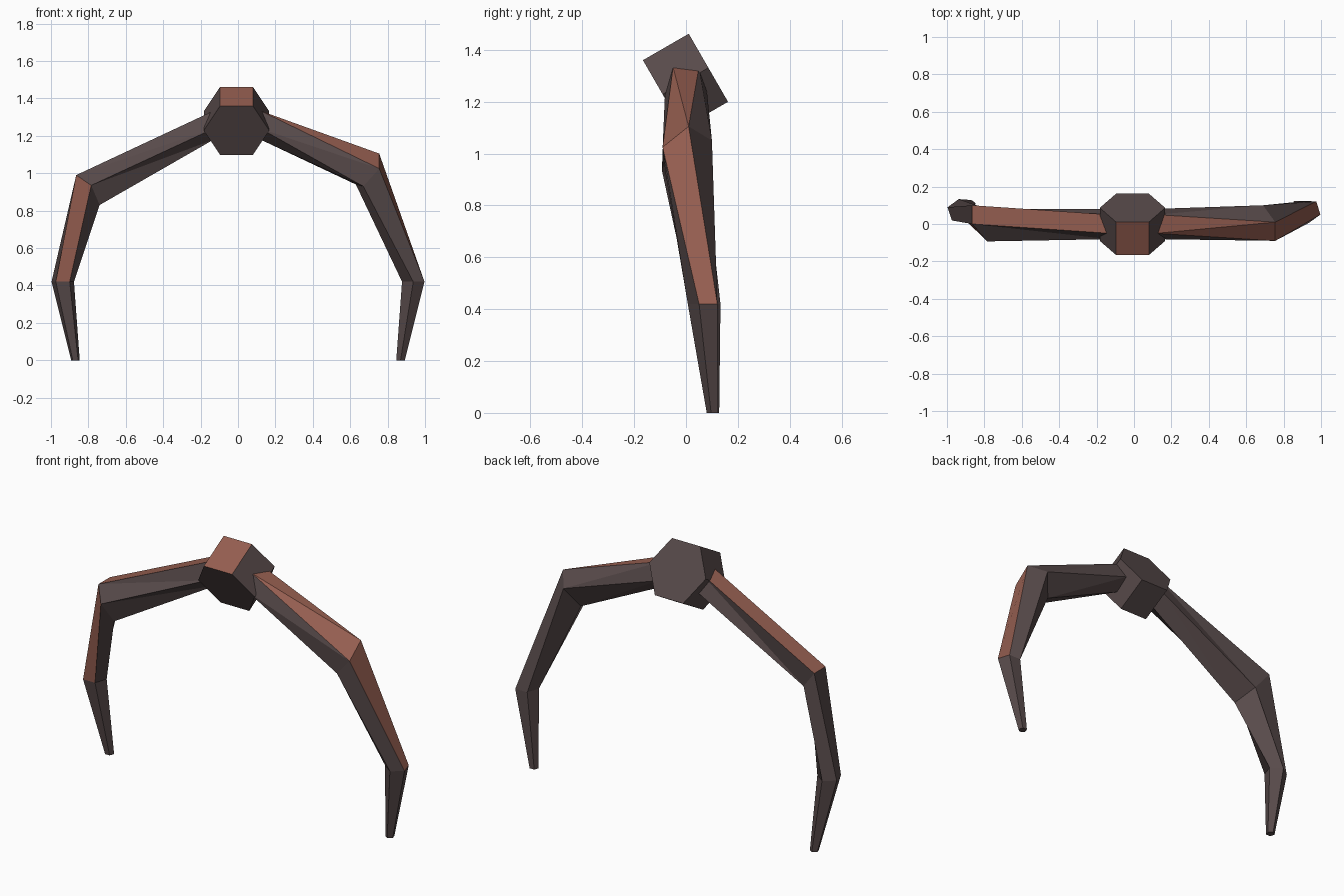
import bpy, bmesh, math
from mathutils import Vector

if "Cube" in bpy.data.objects:
    bpy.data.objects.remove(bpy.data.objects["Cube"])


def material(name, rgb):
    m = bpy.data.materials.new(name)
    m.diffuse_color = (*rgb, 1)
    m.use_nodes = True
    m.node_tree.nodes["Principled BSDF"].inputs["Base Color"].default_value = m.diffuse_color
    return m


DARK = material("dark grey brown", (0.098, 0.070, 0.070))
RUST = material("rust brown", (0.30, 0.112, 0.080))


def ring(centre, u, v, radius, start, step, n):
    """Regular polygon in the plane of u and v, angles in degrees."""
    c, u, v = Vector(centre), Vector(u), Vector(v)
    angles = [math.radians(start + step * i) for i in range(n)]
    return [c + radius * (math.cos(a) * u + math.sin(a) * v) for a in angles]


def loft(name, rings, is_rust, split_first=False):
    """Skin between rings, capped at both ends."""
    bm = bmesh.new()
    rows = [[bm.verts.new(p) for p in r] for r in rings]
    n = len(rows[0])
    for s in range(len(rows) - 1):
        a, b = rows[s], rows[s + 1]
        for i in range(n):
            j = (i + 1) % n
            if s == 0 and split_first:
                faces = [(a[i], a[j], b[i]), (a[j], b[j], b[i])]
            else:
                faces = [(a[i], a[j], b[j], b[i])]
            for f in faces:
                bm.faces.new(f).material_index = int(is_rust(s, i))
    bm.faces.new(rows[0])
    bm.faces.new(rows[-1])
    bmesh.ops.recalc_face_normals(bm, faces=bm.faces)
    me = bpy.data.meshes.new(name)
    bm.to_mesh(me)
    bm.free()
    me.materials.append(DARK)
    me.materials.append(RUST)
    ob = bpy.data.objects.new(name, me)
    bpy.context.collection.objects.link(ob)
    return ob


X, Y, Z = (1, 0, 0), (0, 1, 0), (0, 0, 1)

# Hub: hexagonal prism tilted back by 30 degrees, one rust side on top
axis = Vector((0, math.cos(math.radians(30)), 0.5))
up = Vector((0, -0.5, math.cos(math.radians(30))))
hub_centre = Vector((-0.008, -0.002, 1.28))
loft("hub",
     [ring(hub_centre + axis * d, X, up, 0.175, 0, 60, 6) for d in (-0.102, 0.102)],
     lambda s, i: i == 1)

# Knees: twisted pentagons
knee_right = [(0.755, 0.01, 1.105), (0.755, -0.09, 1.025), (0.67, -0.08, 0.93),
              (0.63, 0.03, 0.94), (0.69, 0.10, 1.05)]
knee_left = [(-0.865, 0.10, 0.99), (-0.865, 0.0, 0.99), (-0.785, -0.093, 0.935),
             (-0.74, -0.04, 0.83), (-0.785, 0.08, 0.89)]


def leg(name, side, knee, start, step, rust):
    loft(name, [
        ring((side * 0.125 - 0.005, 0, 1.265), Y, Z, 0.085, 54, 72, 5),
        [Vector(p) for p in knee],
        ring((side * 0.937, 0.07, 0.42), X, Y, 0.063, start, step, 5),
        ring((side * 0.869, 0.104, 0), X, Y, 0.024, start, step, 5),
    ], lambda s, i: (s, i) in rust, split_first=True)


# Legs: thigh, shin and foot in one skin, rust strips on the outside
leg("right_leg", 1, knee_right, 54, -72, {(0, 0), (1, 0)})
leg("left_leg", -1, knee_left, 162, 72, {(0, 0), (1, 1)})
